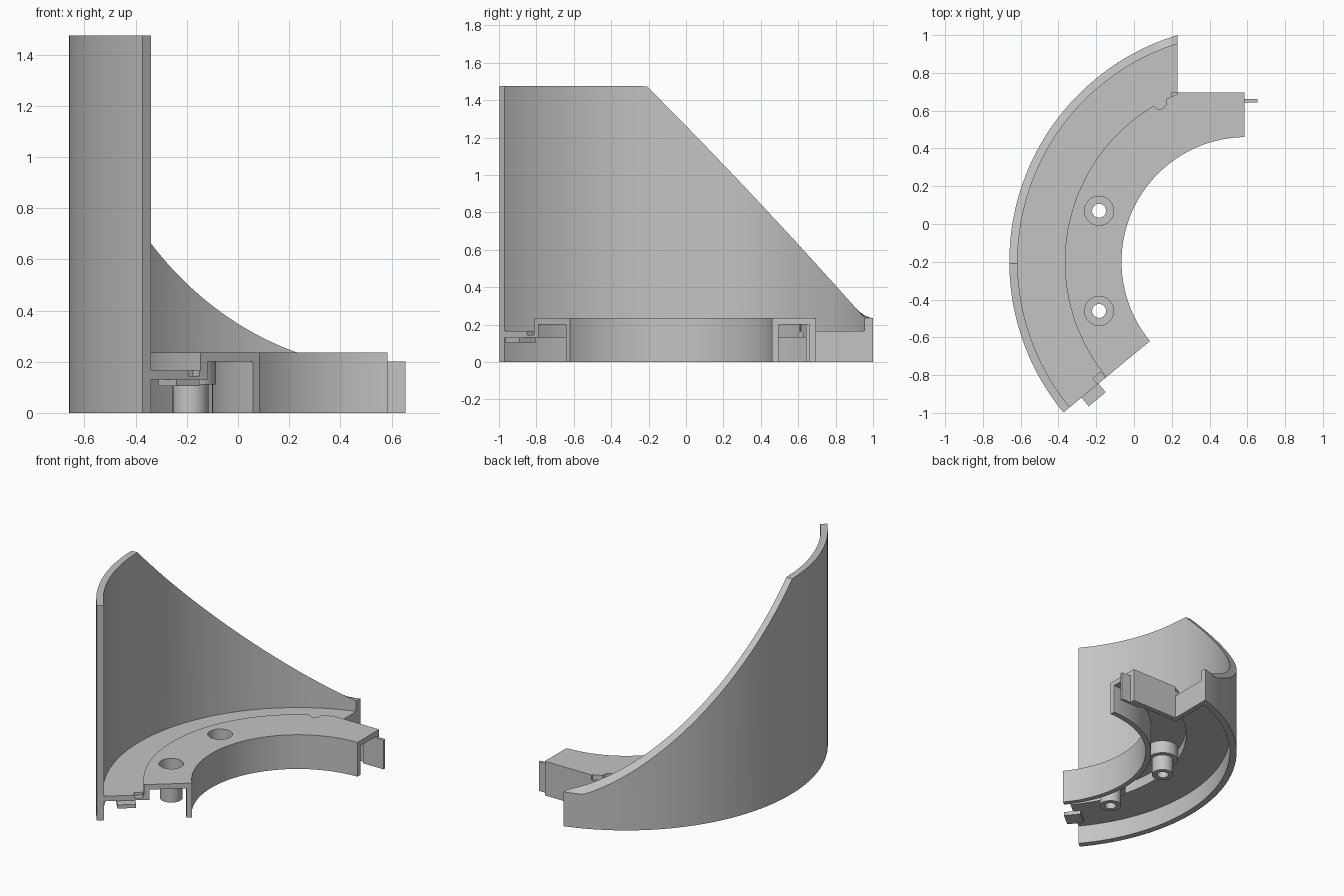
import bpy, bmesh
from math import sin, cos, acos, radians, pi
from mathutils import Matrix, Vector

if "Cube" in bpy.data.objects:
    bpy.data.objects.remove(bpy.data.objects["Cube"])

CX, CY = 0.594, -0.20           # centre shared by all arcs
R_IN, R_STEP, R_WALL, R_OUT = 0.66, 0.96, 1.21, 1.254
THICK = 0.035
CUT_X = 0.23                    # straight cut at the back end
END = radians(219.5)            # radial cut at the front end
LOW, HIGH = 0.165, 0.235        # heights of the two decks

grey = bpy.data.materials.new("plain_grey")
grey.use_nodes = True
grey.diffuse_color = (0.55, 0.55, 0.55, 1)
grey.node_tree.nodes["Principled BSDF"].inputs["Base Color"].default_value = (0.55, 0.55, 0.55, 1)


def finish(name, bm):
    bmesh.ops.recalc_face_normals(bm, faces=bm.faces)
    mesh = bpy.data.meshes.new(name)
    bm.to_mesh(mesh)
    bm.free()
    mesh.materials.append(grey)
    obj = bpy.data.objects.new(name, mesh)
    bpy.context.collection.objects.link(obj)
    return obj


def polar(r, a):
    return CX + r * cos(a), CY + r * sin(a)


def cut_angle(r):
    return acos((CUT_X - CX) / r)


def spread(a, b, n):
    return [a + (b - a) * i / n for i in range(n + 1)]


def prism(name, outline, z0, z1):
    bm = bmesh.new()
    base = bm.faces.new([bm.verts.new((x, y, z0)) for x, y in outline])
    top = bmesh.ops.extrude_face_region(bm, geom=[base])["geom"]
    bmesh.ops.translate(bm, vec=(0, 0, z1 - z0),
                        verts=[v for v in top if isinstance(v, bmesh.types.BMVert)])
    return finish(name, bm)


def box(name, x, y, z):
    return prism(name, [(x[0], y[0]), (x[1], y[0]), (x[1], y[1]), (x[0], y[1])], *z)


def end_box(name, r, s, z):
    """Box aligned with the front end: r radial, s outwards from the end face."""
    def at(rr, ss):
        x, y = polar(rr, END)
        return x - ss * sin(END), y + ss * cos(END)
    return prism(name, [at(r[0], s[0]), at(r[1], s[0]), at(r[1], s[1]), at(r[0], s[1])], *z)


def sweep(name, r0, r1, z0, top, start=cut_angle):
    """Curved bar of rectangular section; top gives the height at a given y."""
    bm = bmesh.new()
    rings = []
    mid = radians(180.4)
    for a0, a1 in zip(*[spread(start(r), mid, 64)[:-1] + spread(mid, END, 32) for r in (r0, r1)]):
        p, q = polar(r0, a0), polar(r1, a1)
        rings.append([bm.verts.new(c) for c in
                      ((*p, z0), (*q, z0), (*q, top(q[1])), (*p, top(p[1])))])
    for a, b in zip(rings, rings[1:]):
        for i in range(4):
            j = (i + 1) % 4
            bm.faces.new((a[i], a[j], b[j], b[i]))
    bm.faces.new(rings[0])
    bm.faces.new(rings[-1])
    return finish(name, bm)


def cylinder(name, x, y, r, z0, z1):
    return prism(name, [(x + r * cos(2 * pi * i / 40), y + r * sin(2 * pi * i / 40))
                        for i in range(40)], z0, z1)


def revolve(name, profile, x, y):
    bm = bmesh.new()
    verts = [bm.verts.new((r, 0, z)) for r, z in profile]
    edges = [bm.edges.new((v, verts[(i + 1) % len(verts)])) for i, v in enumerate(verts)]
    bmesh.ops.spin(bm, geom=verts + edges, cent=(0, 0, 0), axis=(0, 0, 1),
                   angle=2 * pi, steps=40, use_merge=True)
    bmesh.ops.remove_doubles(bm, verts=bm.verts, dist=0.0001)
    bmesh.ops.transform(bm, matrix=Matrix.Translation(Vector((x, y, 0))), verts=bm.verts)
    return finish(name, bm)


def cut(targets, cutter):
    cutter.hide_render = True
    for obj in targets:
        mod = obj.modifiers.new("cut", "BOOLEAN")
        mod.operation, mod.solver, mod.object = "DIFFERENCE", "EXACT", cutter
        with bpy.context.temp_override(object=obj, active_object=obj):
            bpy.ops.object.modifier_apply(modifier=mod.name)
    bpy.data.objects.remove(cutter)


def wall_height(y):
    """Level at the front, then a slightly bowed slope down to deck height."""
    t = min(max((y + 0.21) / 1.165, 0), 1)
    return 1.475 + (HIGH - 1.475) * t + 0.075 * t * (1 - t)


# Tall outer wall and lower deck
parts = [sweep("outer_wall", R_WALL, R_OUT, 0, wall_height)]
low_deck = sweep("lower_deck", R_STEP - 0.005, R_WALL + 0.005, LOW - THICK, lambda y: LOW)

# Upper deck with its straight arm, and the walls below it
arm_x, arm_y = 0.585, 0.695
arm_angle = acos((arm_x - CX) / R_IN)
outline = [polar(R_IN, a) for a in spread(END, arm_angle, 96)]
outline += [(arm_x, arm_y), (CUT_X, arm_y)]
outline += [polar(R_STEP, a) for a in spread(cut_angle(R_STEP), END, 96)]
upper_deck = prism("upper_deck", outline, HIGH - THICK, HIGH)
step_wall = sweep("step_wall", R_STEP - THICK, R_STEP, LOW - THICK, lambda y: HIGH - THICK)
parts += [low_deck, upper_deck, step_wall,
          sweep("inner_wall", R_IN, R_IN + THICK, 0, lambda y: HIGH - THICK,
                lambda r: acos((arm_x - CX) / r)),
          box("arm_back_wall", (CUT_X - THICK, arm_x), (arm_y - THICK, arm_y), (0, HIGH - THICK)),
          box("back_end_wall", (CUT_X - THICK, CUT_X), (arm_y - THICK, 0.965), (0, LOW - 0.002))]

# Screw bosses with counterbored holes
boss = [(0.037, 0), (0.07, 0), (0.07, 0.11), (0.1, 0.11), (0.1, 0.2),
        (0.077, 0.2), (0.077, 0.14), (0.037, 0.14)]
for side, y in (("back", 0.07), ("front", -0.46)):
    cut([upper_deck], cylinder("hole_cutter", -0.185, y, 0.077, 0.15, 0.3))
    parts.append(revolve(side + "_screw_boss", boss, -0.185, y))

# Round notch in the step, with a floor below it
cut([upper_deck, step_wall], cylinder("notch_cutter", 0.135, 0.645, 0.037, LOW, 0.3))
parts.append(cylinder("notch_floor", 0.135, 0.645, 0.045, LOW - THICK, LOW - 0.001))

# Joining tabs at both ends
cut([low_deck], end_box("slot_cutter", (0.965, 1.02), (-0.04, 0.02), (0.145, 0.3)))
parts += [end_box("front_tab", (1.013, 1.13), (-0.05, 0.06), (0.105, LOW - THICK)),
          box("back_tab", (0.5, 0.655), (0.642, 0.661), (0, HIGH - THICK))]

# Smooth curves, sharp edges
bpy.ops.object.select_all(action="DESELECT")
for obj in parts:
    obj.select_set(True)
bpy.context.view_layer.objects.active = parts[0]
bpy.ops.object.shade_smooth_by_angle(angle=radians(30))
